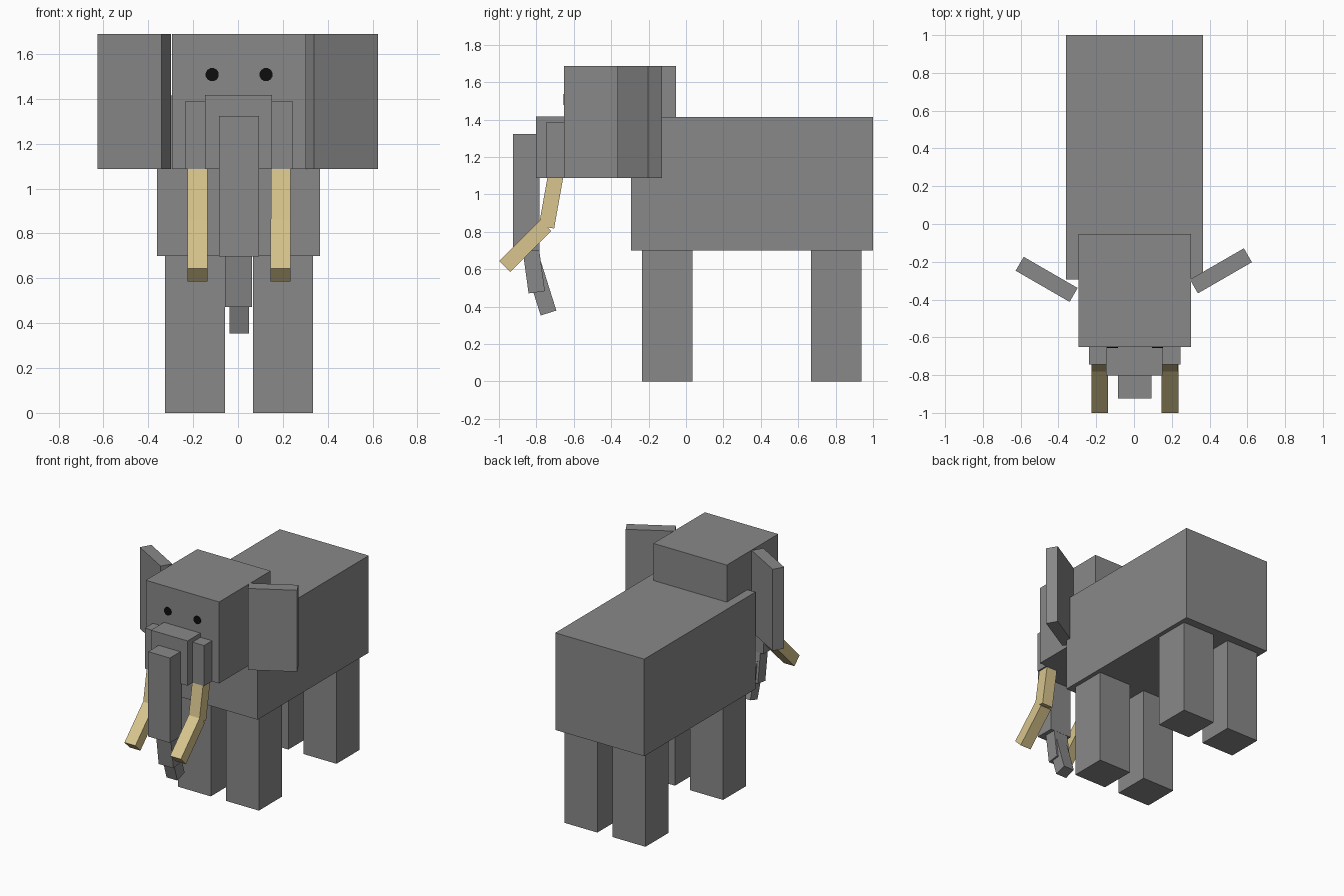
import bpy, bmesh, math
from mathutils import Matrix, Vector

if "Cube" in bpy.data.objects:
    bpy.data.objects.remove(bpy.data.objects["Cube"])


def material(name, rgb):
    m = bpy.data.materials.new(name)
    m.diffuse_color = (*rgb, 1)
    m.use_nodes = True
    m.node_tree.nodes["Principled BSDF"].inputs["Base Color"].default_value = m.diffuse_color
    return m


GREY = material("grey_hide", (0.25, 0.25, 0.25))
IVORY = material("ivory", (0.69, 0.56, 0.27))
BLACK = material("eye_black", (0.004, 0.004, 0.004))


def finish(name, bm, mat):
    mesh = bpy.data.meshes.new(name)
    bm.to_mesh(mesh)
    bm.free()
    mesh.materials.append(mat)
    ob = bpy.data.objects.new(name, mesh)
    bpy.context.collection.objects.link(ob)
    return ob


def box(name, centre, size, mat=GREY, axis='X', angle=0):
    """Box of a given size, turned about one axis (degrees)."""
    bm = bmesh.new()
    bmesh.ops.create_cube(bm, size=1, matrix=Matrix.Diagonal((*size, 1)))
    ob = finish(name, bm, mat)
    ob.matrix_world = (Matrix.Translation(centre)
                       @ Matrix.Rotation(math.radians(angle), 4, axis))
    return ob


def span(name, x, y, z, mat=GREY):
    """Upright box from its extents."""
    return box(name, [sum(r) / 2 for r in (x, y, z)],
               [r[1] - r[0] for r in (x, y, z)], mat)


def limb(name, x, top, bottom, width, depth, mat=GREY):
    """Tilted box between two (y, z) points in the side plane."""
    a, b = Vector((x, *top)), Vector((x, *bottom))
    d = a - b
    tilt = math.degrees(math.atan2(-d.y, d.z))
    return box(name, (a + b) / 2, (width, depth, d.length), mat, 'X', tilt)


# Body, head and snout
span("body", (-0.36, 0.365), (-0.293, 1.0), (0.70, 1.415))
span("head", (-0.295, 0.303), (-0.652, -0.053), (1.088, 1.688))
span("snout", (-0.147, 0.151), (-0.803, -0.64), (1.088, 1.418))

# Legs
for side, x in (("left", -0.192), ("right", 0.2)):
    for end, y in (("front", -0.10), ("back", 0.803)):
        box(f"{end}_leg_{side}", (x, y, 0.352), (0.268, 0.268, 0.704))

# Ears, swept back
box("ear_left", (-0.4625, -0.293, 1.388), (0.33, 0.085, 0.6), GREY, 'Z', -30)
box("ear_right", (0.46, -0.248, 1.388), (0.33, 0.085, 0.6), GREY, 'Z', 30)

# Trunk in three segments
span("trunk_upper", (-0.085, 0.093), (-0.925, -0.783), (0.698, 1.323))
limb("trunk_middle", 0.003, (-0.833, 0.73), (-0.798, 0.477), 0.12, 0.088)
limb("trunk_tip", 0.006, (-0.821, 0.639), (-0.735, 0.366), 0.088, 0.088)

# Tusk sockets, tusks and eyes
for side, x, s in (("left", -0.181, -1), ("right", 0.19, 1)):
    inner, outer = 0.004 + s * 0.147, 0.004 + s * 0.241
    span(f"tusk_socket_{side}", sorted((inner, outer)),
         (-0.745, -0.64), (1.088, 1.387))
    limb(f"tusk_upper_{side}", x, (-0.697, 1.10), (-0.746, 0.825),
         0.088, 0.083, IVORY)
    limb(f"tusk_lower_{side}", x, (-0.75, 0.835), (-0.97, 0.615),
         0.089, 0.083, IVORY)

    bm = bmesh.new()
    bmesh.ops.create_cone(bm, cap_ends=True, segments=12, radius1=0.03,
                          radius2=0.03, depth=0.008)
    eye = finish(f"eye_{side}", bm, BLACK)
    eye.matrix_world = (Matrix.Translation((0.005 + s * 0.12, -0.652, 1.508))
                        @ Matrix.Rotation(math.pi / 2, 4, 'X')
                        @ Matrix.Rotation(math.pi / 12, 4, 'Z'))
